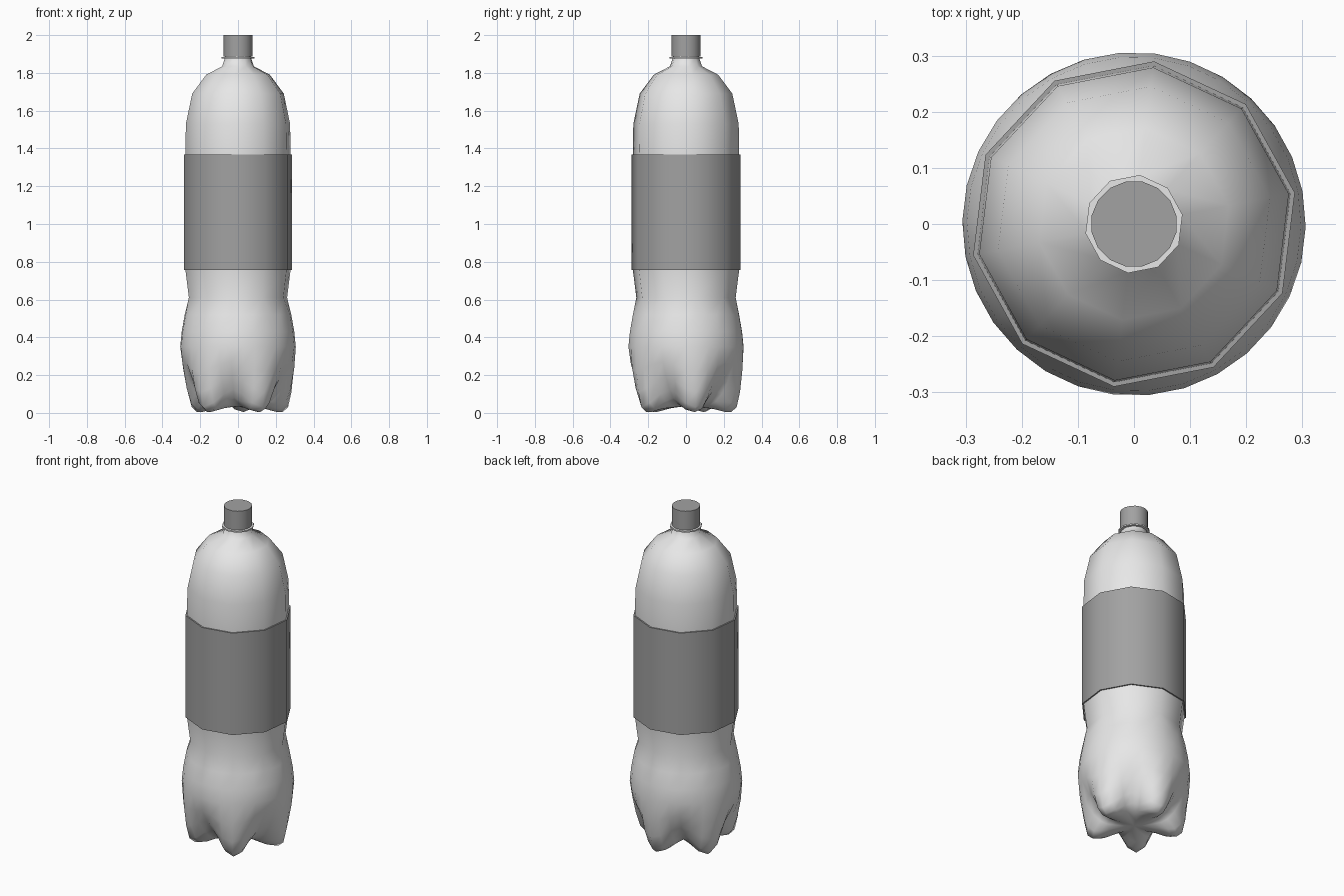
import bpy
import bmesh
from math import cos, sin, pi, radians

if "Cube" in bpy.data.objects:
    bpy.data.objects.remove(bpy.data.objects["Cube"], do_unlink=True)

TURN = radians(11)   # direction of the first corner and first foot
SIDES = 10           # sides of the label and shoulder
FINE = 30            # sides of the footed lower part


def material(name, value):
    mat = bpy.data.materials.new(name)
    mat.use_nodes = True
    colour = (value, value, value, 1)
    mat.diffuse_color = colour
    mat.node_tree.nodes["Principled BSDF"].inputs["Base Color"].default_value = colour
    return mat


def ring(bm, count, place):
    """Circle of vertices; place(angle) gives radius and height."""
    verts = []
    for i in range(count):
        a = 2 * pi * i / count
        r, z = place(a)
        verts.append(bm.verts.new((r * cos(a + TURN), r * sin(a + TURN), z)))
    return verts


def join(bm, low, high):
    """Skin between two rings of equal size, or of FINE below SIDES."""
    n, m = len(low), len(high)
    for i in range(n):
        a, b = low[i], low[(i + 1) % n]
        if n == m:
            bm.faces.new((a, b, high[(i + 1) % m], high[i]))
            continue
        j, k = i // 3, (i // 3 + 1) % m
        if i % 3 == 0:
            bm.faces.new((a, b, high[j]))
        elif i % 3 == 1:
            bm.faces.new((a, b, high[k], high[j]))
        else:
            bm.faces.new((a, b, high[k]))


def finish(bm, name, mat, angle):
    bmesh.ops.recalc_face_normals(bm, faces=bm.faces)
    mesh = bpy.data.meshes.new(name)
    bm.to_mesh(mesh)
    bm.free()
    mesh.materials.append(mat)
    obj = bpy.data.objects.new(name, mesh)
    bpy.context.collection.objects.link(obj)
    bpy.ops.object.select_all(action="DESELECT")
    obj.select_set(True)
    bpy.context.view_layer.objects.active = obj
    bpy.ops.object.shade_smooth_by_angle(angle=radians(angle))
    return obj


def lathe(name, profile, count, mat, closed=False, angle=50):
    bm = bmesh.new()
    rings = [ring(bm, count, lambda a, p=p: p) for p in profile]
    for low, high in zip(rings, rings[1:]):
        join(bm, low, high)
    if closed:
        join(bm, rings[-1], rings[0])
    else:
        bm.faces.new(rings[0])
        bm.faces.new(rings[-1])
    return finish(bm, name, mat, angle)


clear_grey = material("light grey plastic", 0.8)
dark_grey = material("mid grey", 0.36)

# Bottle body: five feet blended from a foot profile and a valley profile
foot = [(0.07, 0.03), (0.15, 0.02), (0.205, 0.006), (0.24, 0.004), (0.27, 0.03),
        (0.288, 0.11), (0.3, 0.22)]
valley = [(0.05, 0.034), (0.09, 0.042), (0.13, 0.055), (0.165, 0.08), (0.205, 0.125),
          (0.25, 0.19), (0.29, 0.27)]
belly = [(0.306, 0.35), (0.298, 0.43), (0.282, 0.52)]
upper = [(0.265, 0.61), (0.284, 0.76), (0.284, 1.37), (0.281, 1.53), (0.247, 1.69),
         (0.172, 1.79), (0.085, 1.835), (0.07, 1.88), (0.066, 1.91)]

bm = bmesh.new()
rings = []
for f, v in zip(foot, valley):
    def blend(a, f=f, v=v):
        w = (1 + cos(5 * a)) / 2
        return f[0] * w + v[0] * (1 - w), f[1] * w + v[1] * (1 - w)
    rings.append(ring(bm, FINE, blend))
rings += [ring(bm, FINE, lambda a, p=p: p) for p in belly]
rings += [ring(bm, SIDES, lambda a, p=p: p) for p in upper]
for low, high in zip(rings, rings[1:]):
    join(bm, low, high)
centre = bm.verts.new((0, 0, 0.035))
for i in range(FINE):
    bm.faces.new((centre, rings[0][(i + 1) % FINE], rings[0][i]))
finish(bm, "bottle_body", clear_grey, 85)

# Wrapped label, a thin sleeve around the body
lathe("label", [(0.284, 0.757), (0.292, 0.757), (0.292, 1.368), (0.284, 1.368)],
      SIDES, dark_grey, closed=True)

# Collar under the cap
lathe("neck_collar", [(0.07, 1.876), (0.088, 1.876), (0.088, 1.884), (0.07, 1.884)],
      SIDES, clear_grey, closed=True)

# Screw cap
lathe("cap", [(0.077, 1.887), (0.077, 2.0)], 16, dark_grey)
